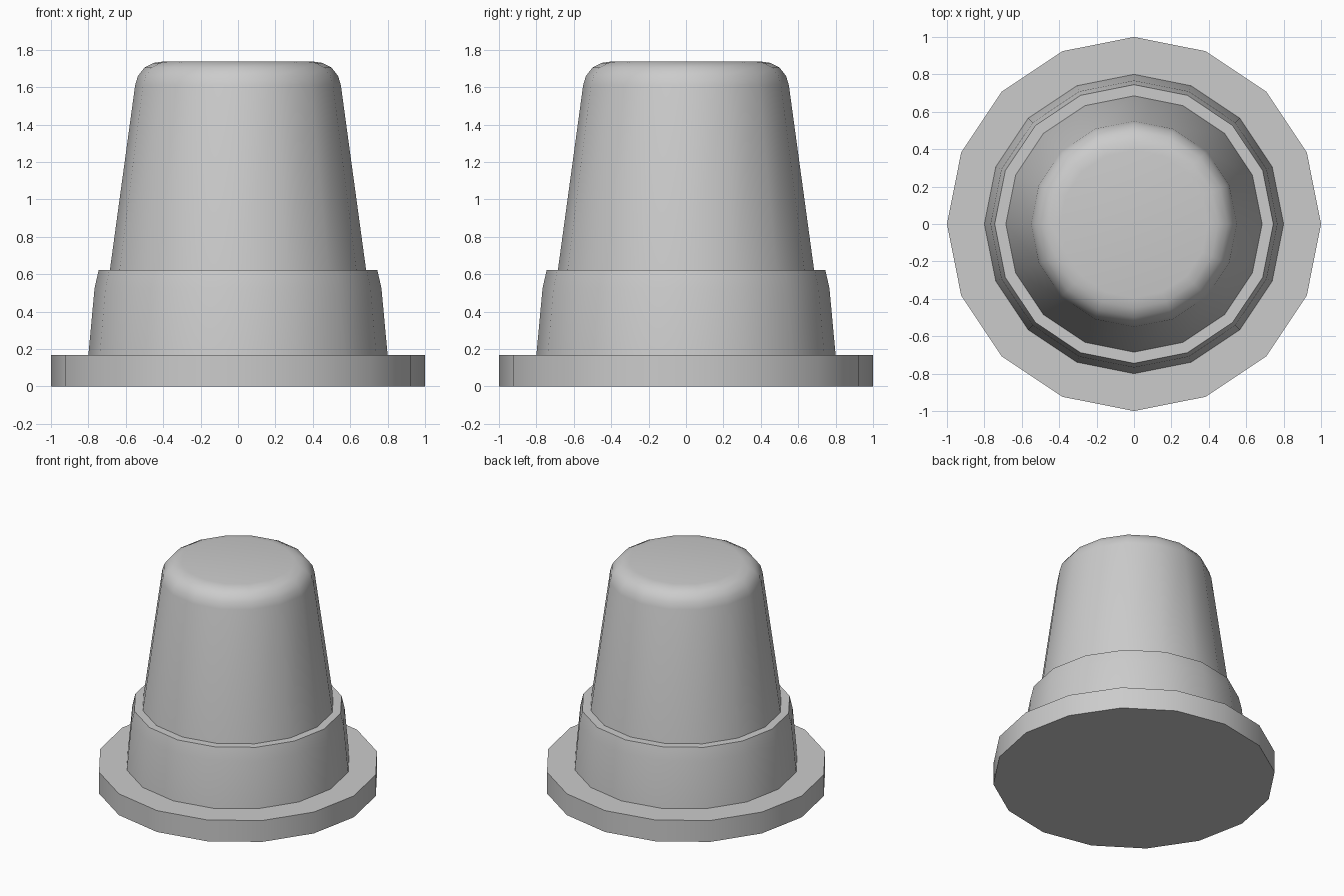
import bpy, bmesh, math

if "Cube" in bpy.data.objects:
    bpy.data.objects.remove(bpy.data.objects["Cube"])

SIDES = 16


def lathe(name, profile, cap_bottom=False, cap_top=False):
    """Revolve (radius, z) points, listed bottom to top, around z."""
    bm = bmesh.new()
    rings = []
    for r, z in profile:
        rings.append([bm.verts.new((r * math.cos(math.tau * j / SIDES),
                                    r * math.sin(math.tau * j / SIDES), z))
                      for j in range(SIDES)])
    for low, high in zip(rings, rings[1:]):
        for j in range(SIDES):
            k = (j + 1) % SIDES
            bm.faces.new((low[j], low[k], high[k], high[j]))
    if cap_bottom:
        bm.faces.new(rings[0][::-1])
    if cap_top:
        bm.faces.new(rings[-1])
    mesh = bpy.data.meshes.new(name)
    bm.to_mesh(mesh)
    bm.free()
    obj = bpy.data.objects.new(name, mesh)
    bpy.context.collection.objects.link(obj)
    bpy.ops.object.select_all(action='DESELECT')
    obj.select_set(True)
    bpy.context.view_layer.objects.active = obj
    bpy.ops.object.shade_smooth_by_angle(angle=math.radians(35))
    return obj


# Flat base flange, open where the collar stands
lathe("base_flange", [(1.0, 0), (1.0, 0.167), (0.80, 0.167)], cap_bottom=True)

# Tapered collar with a flat upper rim
lathe("collar", [(0.80, 0.167), (0.767, 0.525), (0.745, 0.622), (0.685, 0.622)])

# Tall tapered body with a rounded top edge
lathe("tapered_body", [(0.685, 0.622), (0.55, 1.61), (0.535, 1.66),
                       (0.50, 1.705), (0.45, 1.73), (0.395, 1.738)], cap_top=True)
